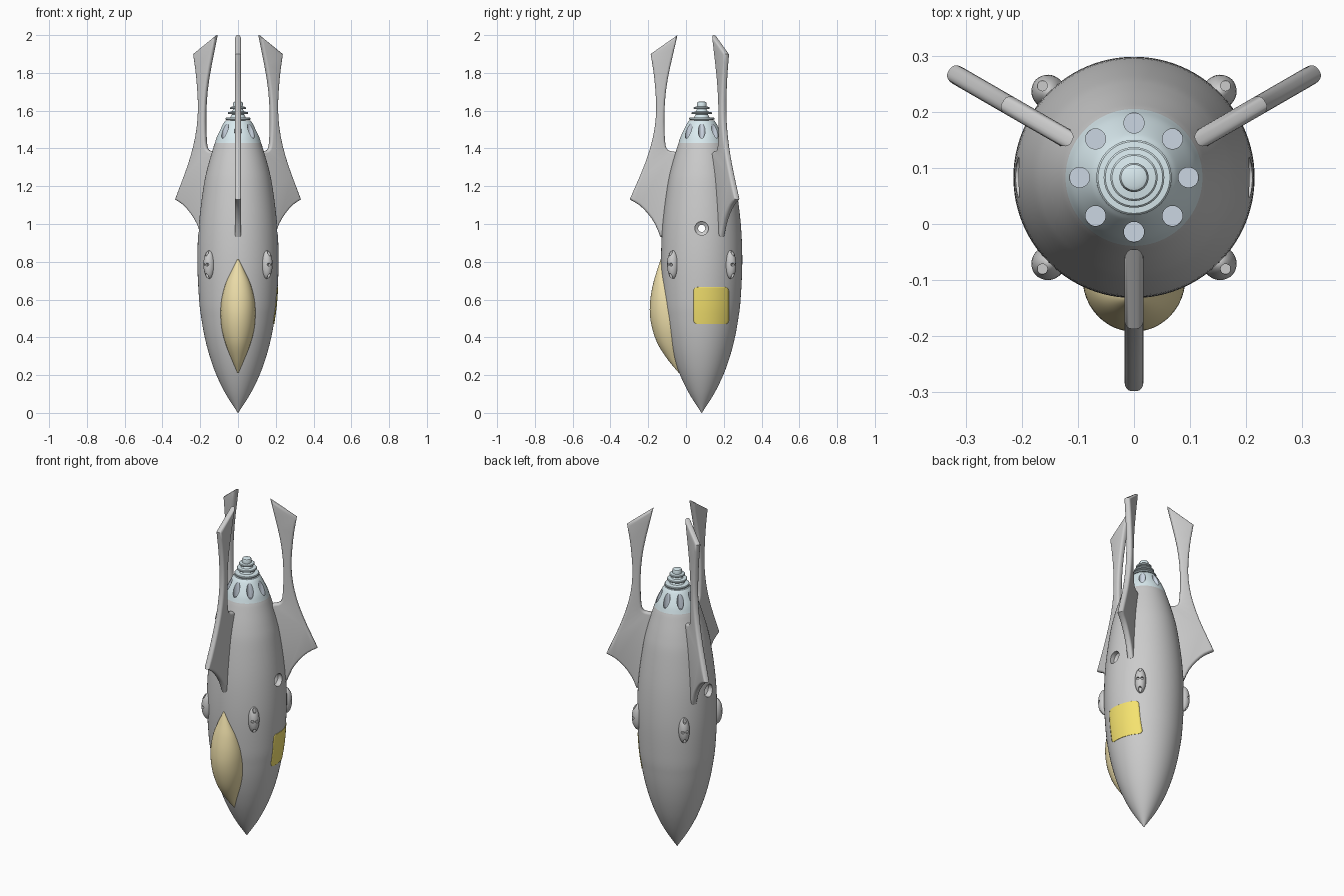
import bpy, bmesh, math
from mathutils import Matrix, Vector

if "Cube" in bpy.data.objects:
    bpy.data.objects.remove(bpy.data.objects["Cube"])

AXIS_Y = 0.083
TO_AXIS = Matrix.Translation((0, AXIS_Y, 0))


def material(name, rgb):
    m = bpy.data.materials.new(name)
    m.diffuse_color = (*rgb, 1)
    m.use_nodes = True
    m.node_tree.nodes["Principled BSDF"].inputs["Base Color"].default_value = m.diffuse_color
    return m


def spline(pts, n=6):
    """Smooth curve through a few points (Catmull-Rom)."""
    p = [Vector(q) for q in pts]
    p = [2 * p[0] - p[1]] + p + [2 * p[-1] - p[-2]]
    out = []
    for a, b, c, d in zip(p, p[1:], p[2:], p[3:]):
        for i in range(n):
            t = i / n
            out.append(0.5 * (2 * b + (c - a) * t + (2 * a - 5 * b + 4 * c - d) * t * t
                              + (3 * b - a - 3 * c + d) * t ** 3))
    return out + [p[-2]]


def finish(name, bm, mat=None, matrix=None):
    bmesh.ops.recalc_face_normals(bm, faces=bm.faces)
    me = bpy.data.meshes.new(name)
    bm.to_mesh(me)
    bm.free()
    ob = bpy.data.objects.new(name, me)
    bpy.context.collection.objects.link(ob)
    if mat:
        me.materials.append(mat)
    if matrix:
        ob.matrix_world = matrix
    return ob


def loft(name, rings, mat=None, matrix=None):
    bm = bmesh.new()
    vs = [[bm.verts.new(p) for p in ring] for ring in rings]
    n = len(vs[0])
    for a, b in zip(vs, vs[1:]):
        for i in range(n):
            j = (i + 1) % n
            bm.faces.new((a[i], a[j], b[j], b[i]))
    bm.faces.new(vs[0])
    bm.faces.new(vs[-1])
    return finish(name, bm, mat, matrix)


def lathe(name, profile, mat=None, matrix=TO_AXIS, n=96):
    ang = [2 * math.pi * i / n for i in range(n)]
    return loft(name, [[(r * math.cos(a), r * math.sin(a), z) for a in ang]
                       for r, z in profile], mat, matrix)


def drills(name, specs, mat=None):
    """Cylinder cutters: (radius, depth, matrix)."""
    bm = bmesh.new()
    for r, d, m in specs:
        bmesh.ops.create_cone(bm, cap_ends=True, segments=24, radius1=r, radius2=r,
                              depth=d, matrix=m)
    return finish(name, bm, mat)


def cut(ob, cutter):
    bpy.context.view_layer.update()
    mod = ob.modifiers.new("cut", 'BOOLEAN')
    mod.operation, mod.solver, mod.object = 'DIFFERENCE', 'EXACT', cutter
    mod.material_mode = 'TRANSFER'
    bpy.context.view_layer.objects.active = ob
    bpy.ops.object.modifier_apply(modifier=mod.name)
    bpy.data.objects.remove(cutter)


gold = material("canopy_gold", (0.85, 0.73, 0.40))
yellow = material("door_yellow", (0.92, 0.77, 0.16))
pale = material("pale_cyan", (0.70, 0.83, 0.87))
grey = material("recess_grey", (0.60, 0.67, 0.76))

# Hull: pointed nose at the bottom
hull_profile = spline([(0.001, 0), (0.065, 0.1), (0.114, 0.2), (0.15, 0.3), (0.176, 0.4),
                       (0.194, 0.5), (0.206, 0.6), (0.215, 0.8), (0.207, 1.0), (0.182, 1.2),
                       (0.161, 1.3), (0.132, 1.4), (0.122, 1.43)])


def hull_r(z):
    for a, b in zip(hull_profile, hull_profile[1:]):
        if a.y <= z <= b.y:
            return a.x + (b.x - a.x) * (z - a.y) / (b.y - a.y)


hull = lathe("hull", hull_profile)

# Stepped tunnel through the hull, side to side
tunnel = lathe("tunnel_cutter", [(0.036, -0.3), (0.036, -0.18), (0.019, -0.17),
                                 (0.019, 0.17), (0.036, 0.18), (0.036, 0.3)],
               matrix=Matrix.Translation((0, AXIS_Y, 0.977)) @ Matrix.Rotation(math.pi / 2, 4, 'Y'),
               n=40)
cut(hull, tunnel)

# Tail cap with eight vertical recesses
cap = lathe("tail_cap", spline([(0.122, 1.43), (0.111, 1.465), (0.095, 1.5), (0.078, 1.532),
                                (0.067, 1.547)]), pale)
holes = []
for k in range(8):
    a = k * math.pi / 4
    holes.append((0.018, 0.2, Matrix.Translation((0.097 * math.cos(a),
                                                  AXIS_Y + 0.097 * math.sin(a), 1.544))))
cut(cap, drills("recess_cutter", holes, grey))

# Stacked discs and knob above the cap
stack = [(0.036, 1.54)]
for r, z in ((0.067, 1.558), (0.054, 1.588), (0.042, 1.615)):
    stack += [(r * 0.6, z - 0.007), (r - 0.002, z - 0.006), (r, z - 0.004), (r, z + 0.002),
              (r - 0.003, z + 0.005), (r * 0.6, z + 0.007)]
stack += [(0.025, 1.625), (0.026, 1.638), (0.023, 1.645), (0.016, 1.648)]
lathe("exhaust_stack", stack, pale, n=64)

# Canopy: lens outline (z, half width, front y), elliptical sections sunk into the hull
rings = []
for z, w, yf in spline([(0.21, 0.002, -0.037), (0.28, 0.032, -0.095), (0.36, 0.064, -0.147),
                        (0.44, 0.085, -0.177), (0.52, 0.092, -0.191), (0.6, 0.087, -0.189),
                        (0.68, 0.067, -0.175), (0.75, 0.035, -0.155), (0.815, 0.002, -0.134)]):
    yc = AXIS_Y - math.sqrt(hull_r(z) ** 2 - w * w)
    d = max(yc - yf, 0.001)
    rings.append([(w * math.cos(t), yc + d * math.sin(t), z)
                  for t in (2 * math.pi * i / 48 for i in range(48))])
loft("canopy", rings, gold)

# Door: rounded rectangle projected onto the right side of the hull
bm = bmesh.new()
rows, hw, hh, rad = [], 0.0925, 0.0975, 0.02
corner = [hh - rad + rad * math.sin(i * math.pi / 12) for i in range(7)]
for dz in [-c for c in reversed(corner)] + [-0.04, 0, 0.04] + corner:
    e = max(abs(dz) - (hh - rad), 0)
    w = hw - rad + math.sqrt(max(rad * rad - e * e, 0))
    z = 0.568 + dz
    row = []
    for i in range(21):
        y = 0.1325 + w * (i / 10 - 1)
        x = math.sqrt(hull_r(z) ** 2 - (y - AXIS_Y) ** 2)
        row.append(bm.verts.new((x, y, z)))
    rows.append(row)
for a, b in zip(rows, rows[1:]):
    for i in range(20):
        bm.faces.new((a[i], a[i + 1], b[i + 1], b[i]))
door = finish("side_door", bm, yellow)
solid = door.modifiers.new("thickness", 'SOLIDIFY')
solid.thickness, solid.offset = 0.005, 0

# Fins: profile in radius and height, rounded edges
outline = (spline([(0.128, 2.0), (0.27, 1.9)], 1)[:-1]
           + spline([(0.27, 1.9), (0.25, 1.765), (0.241, 1.6), (0.258, 1.46),
                     (0.302, 1.315), (0.381, 1.13)], 3)[:-1]
           + spline([(0.381, 1.13), (0.33, 1.1), (0.285, 1.055), (0.247, 1.0), (0.218, 0.93)], 2)
           + [Vector(p) for p in ((0.18, 0.95), (0.15, 1.15), (0.11, 1.37))]
           + spline([(0.145, 1.383), (0.18, 1.393), (0.194, 1.44), (0.197, 1.6),
                     (0.18, 1.765), (0.128, 2.0)], 3)[:-1])
bm = bmesh.new()
base = bm.faces.new([bm.verts.new((p.x, -0.017, p.y)) for p in outline])
ext = bmesh.ops.extrude_face_region(bm, geom=[base], use_keep_orig=True)
bmesh.ops.translate(bm, vec=(0, 0.034, 0),
                    verts=[g for g in ext["geom"] if isinstance(g, bmesh.types.BMVert)])
bmesh.ops.recalc_face_normals(bm, faces=bm.faces)
rim = {e for f in bm.faces if len(f.verts) > 4 for e in f.edges}
bmesh.ops.bevel(bm, geom=list(rim), offset=0.013, segments=4, profile=0.5,
                affect='EDGES', clamp_overlap=False)
fin = finish("fin", bm, matrix=TO_AXIS @ Matrix.Rotation(-math.pi / 2, 4, 'Z'))
for deg in (30, 150):
    f = fin.copy()
    bpy.context.collection.objects.link(f)
    f.matrix_world = TO_AXIS @ Matrix.Rotation(math.radians(deg), 4, 'Z')

# Thruster pods: drilled ellipsoids on the four diagonals
bm = bmesh.new()
bmesh.ops.create_uvsphere(bm, u_segments=32, v_segments=20, radius=1,
                          matrix=Matrix.Diagonal((0.032, 0.03, 0.075, 1)))
pod = finish("thruster_pod", bm)
side = Matrix.Rotation(math.pi / 2, 4, 'Y')
cut(pod, drills("pod_cutter",
                [(0.009, 0.08, Matrix.Translation((0.016, 0, s * 0.085))) for s in (1, -1)]
                + [(0.008, 0.08, Matrix.Translation((0.058, s * 0.012, 0)) @ side) for s in (1, -1)]))
for k in range(4):
    p = pod if k == 0 else pod.copy()
    if k:
        bpy.context.collection.objects.link(p)
    p.matrix_world = (TO_AXIS @ Matrix.Rotation(math.radians(45 + 90 * k), 4, 'Z')
                      @ Matrix.Translation((0.215, 0, 0.785)))

# Smooth shading with sharp edges kept
bpy.ops.object.select_all(action='DESELECT')
for ob in bpy.context.scene.objects:
    ob.select_set(True)
bpy.context.view_layer.objects.active = hull
bpy.ops.object.shade_smooth_by_angle(angle=math.radians(35))
